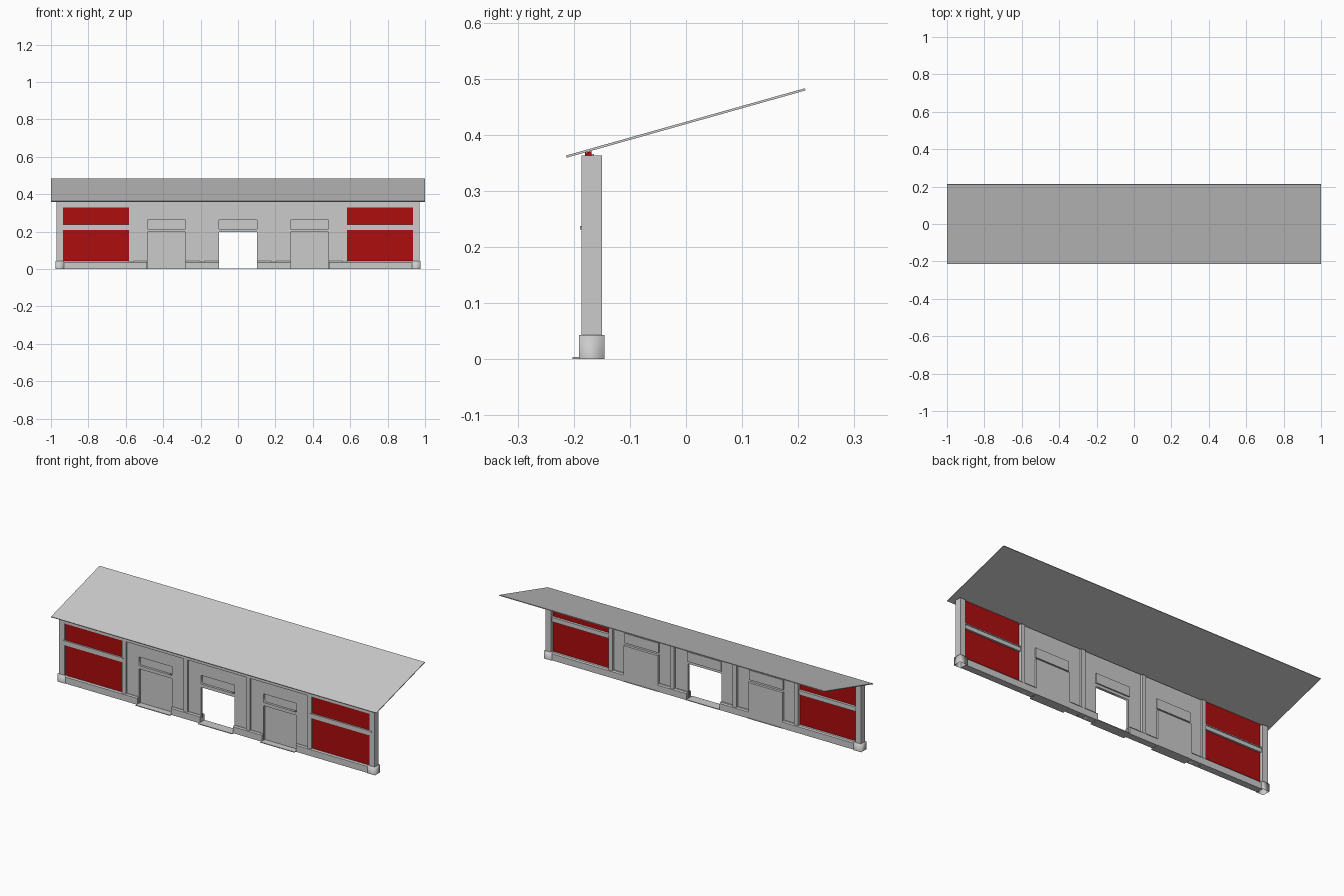
import bpy, bmesh, math
from mathutils import Vector

if "Cube" in bpy.data.objects:
    bpy.data.objects.remove(bpy.data.objects["Cube"])

red = bpy.data.materials.new("red_panel")
red.diffuse_color = (0.42, 0.004, 0.004, 1)
red.use_nodes = True
red.node_tree.nodes["Principled BSDF"].inputs["Base Color"].default_value = red.diffuse_color


def add_mesh(name, bm, mat=None, smooth=False):
    bmesh.ops.recalc_face_normals(bm, faces=bm.faces)
    me = bpy.data.meshes.new(name)
    bm.to_mesh(me)
    bm.free()
    ob = bpy.data.objects.new(name, me)
    bpy.context.collection.objects.link(ob)
    if mat:
        me.materials.append(mat)
    if smooth:
        for p in me.polygons:
            p.use_smooth = True
    return ob


def box(name, x, y, z, mat=None, open_bottom=False, smooth=False):
    """Box from three (min, max) ranges."""
    bm = bmesh.new()
    bmesh.ops.create_cube(bm, size=1)
    for v in bm.verts:
        v.co = Vector([r[0] + (c + .5) * (r[1] - r[0]) for c, r in zip(v.co, (x, y, z))])
    if open_bottom:
        low = [f for f in bm.faces if f.calc_center_median().z < z[0] + 1e-5]
        bmesh.ops.delete(bm, geom=low, context='FACES_ONLY')
    return add_mesh(name, bm, mat, smooth)


def prism(name, profile, x, mat=None):
    """Extrude a (y, z) profile along x."""
    bm = bmesh.new()
    f = bm.faces.new([bm.verts.new((x[0], y, z)) for y, z in profile])
    ext = bmesh.ops.extrude_face_region(bm, geom=[f])
    verts = [g for g in ext['geom'] if isinstance(g, bmesh.types.BMVert)]
    bmesh.ops.translate(bm, verts=verts, vec=(x[1] - x[0], 0, 0))
    return add_mesh(name, bm, mat)


def pierced_wall(name, loops, y, depth):
    """Filled outline with holes in the xz plane."""
    cu = bpy.data.curves.new(name, 'CURVE')
    cu.dimensions = '2D'
    cu.fill_mode = 'BOTH'
    cu.extrude = depth / 2
    for pts in loops:
        sp = cu.splines.new('POLY')
        sp.points.add(len(pts) - 1)
        for p, (px, pz) in zip(sp.points, pts):
            p.co = (px, pz, 0, 1)
        sp.use_cyclic_u = True
    ob = bpy.data.objects.new(name, cu)
    bpy.context.collection.objects.link(ob)
    ob.rotation_euler.x = math.pi / 2
    ob.location.y = y
    bpy.ops.object.select_all(action='DESELECT')
    bpy.context.view_layer.objects.active = ob
    ob.select_set(True)
    bpy.ops.object.convert(target='MESH')


# sloping roof sheet
prism("roof", [(-.213, .359), (.213, .479), (.212, .483), (-.214, .363)], (-1, 1))


def span(s, a, b):
    return tuple(sorted((s * a, s * b)))


SKIRT = [(-.188, 0), (-.188, .036), (-.183, .042), (-.155, .042), (-.150, .036), (-.150, 0)]

for s, side in ((-1, "left"), (1, "right")):
    # corner posts and footings
    box(side + "_corner_post", span(s, .936, .970), (-.186, -.150), (.04, .363))
    box(side + "_footing", span(s, .930, .976), (-.191, -.145), (0, .043),
        open_bottom=True, smooth=True)
    # red infill, running up to the roof
    prism(side + "_red_panel", [(-.180, .03), (-.168, .03), (-.168, .371), (-.180, .368)],
          span(s, .583, .94), red)
    # rail with thin ledge
    box(side + "_rail", span(s, .583, .936), (-.185, -.158), (.21, .232))
    box(side + "_rail_ledge", span(s, .574, .950), (-.189, -.154), (.231, .237))
    prism(side + "_outer_skirt", SKIRT, span(s, .487, .935))
    prism(side + "_inner_skirt", SKIRT, span(s, .102, .28))
    # bay posts
    for i, c in enumerate((.192, .571)):
        box(f"{side}_bay_post_{i}", span(s, c - .012, c + .012), (-.186, -.152), (0, .363))

# head beam
box("head_beam", (-.94, .94), (-.185, -.170), (.33, .363))

# three bays with door and window openings
for c, bay in ((-.383, "left"), (0, "centre"), (.383, "right")):
    l, r, a, b = c - .18, c + .18, c - .102, c + .102
    pierced_wall(bay + "_bay_wall", [
        [(l, 0), (a, 0), (a, .197), (b, .197), (b, 0), (r, 0), (r, .366), (l, .366)],
        [(a, .215), (b, .215), (b, .263), (a, .263)]], -.171, .014)
    box(bay + "_window", (a - .003, b + .003), (-.165, -.157), (.212, .266))
    box(bay + "_step", (a - .003, b + .003), (-.202, -.148), (0, .004))
    if c:
        box(bay + "_door", (a - .003, b + .003), (-.165, -.150), (.004, .2))
